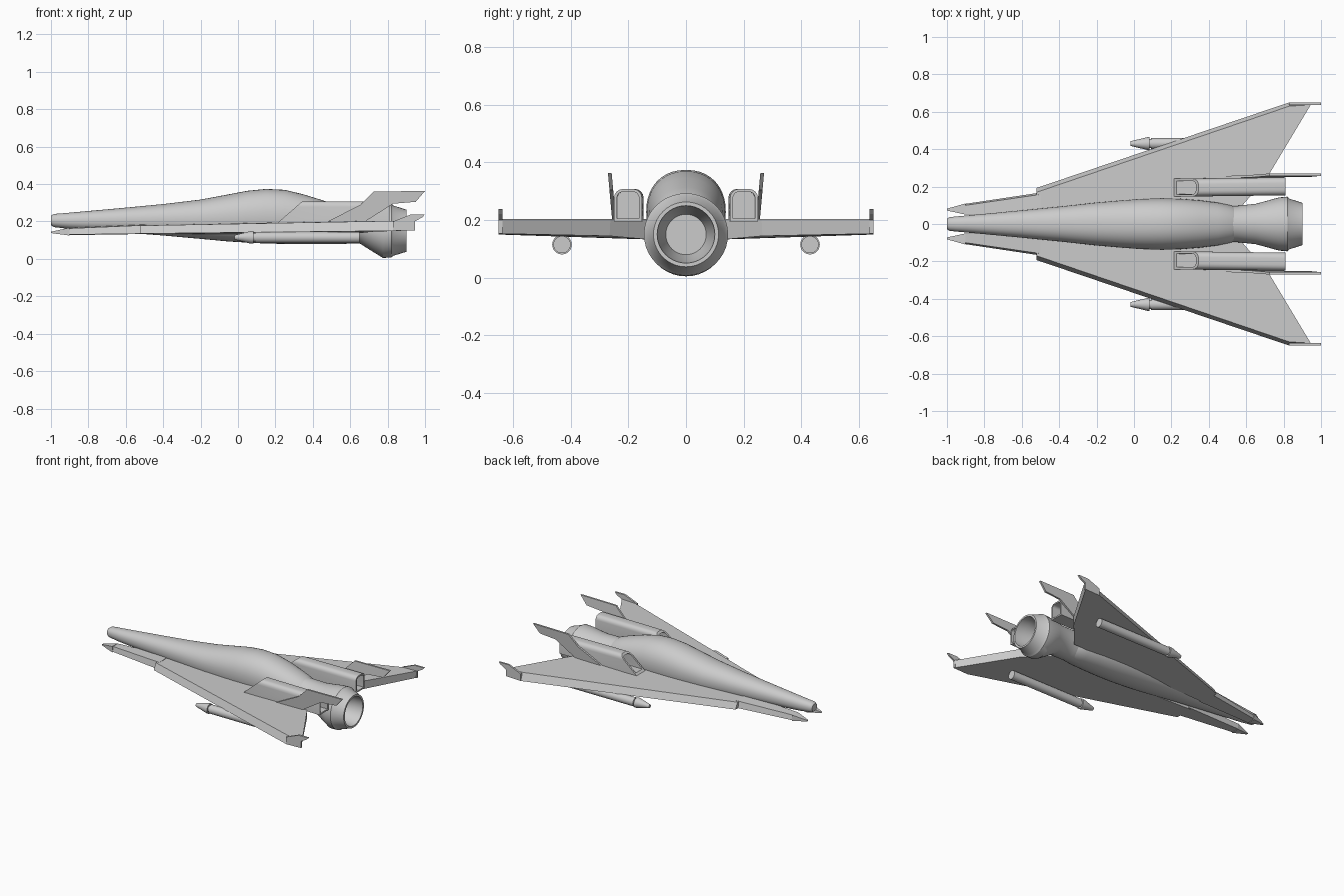
import bpy, bmesh, math

if "Cube" in bpy.data.objects:
    bpy.data.objects.remove(bpy.data.objects["Cube"])


def finish(name, verts, faces, mirror=False, smooth=None):
    me = bpy.data.meshes.new(name)
    me.from_pydata(verts, [], faces)
    bm = bmesh.new()
    bm.from_mesh(me)
    bmesh.ops.recalc_face_normals(bm, faces=bm.faces)
    bm.to_mesh(me)
    bm.free()
    ob = bpy.data.objects.new(name, me)
    bpy.context.collection.objects.link(ob)
    if mirror:
        m = ob.modifiers.new("mirror", 'MIRROR')
        m.use_axis = (False, True, False)
        m.use_mirror_merge = False
    if smooth:
        bpy.ops.object.select_all(action='DESELECT')
        ob.select_set(True)
        bpy.context.view_layer.objects.active = ob
        bpy.ops.object.shade_smooth_by_angle(angle=math.radians(smooth))
    return ob


def loft(name, rings, mirror=False, smooth=None):
    n = len(rings[0])
    verts = [p for r in rings for p in r]
    faces = [(k*n + i, k*n + (i+1) % n, (k+1)*n + (i+1) % n, (k+1)*n + i)
             for k in range(len(rings)-1) for i in range(n)]
    faces.append(tuple(range(n)))
    faces.append(tuple(range(len(verts)-n, len(verts))))
    return finish(name, verts, faces, mirror, smooth)


def oval(x, hw, z0, z1, y=0, n=40, power=2.0):
    # super-ellipse ring across the x axis
    out = []
    for i in range(n):
        a = 2*math.pi*i/n
        c, s = math.cos(a), math.sin(a)
        out.append((x, y + hw*math.copysign(abs(c)**(2/power), c),
                    (z0+z1)/2 + (z1-z0)/2*math.copysign(abs(s)**(2/power), s)))
    return out


def slab(name, top, bottom):
    return loft(name, [bottom, top], mirror=True)


# Fuselage: x, half width, bottom, top
body = [(-1.0, .028, .18, .23), (-.985, .037, .17, .24), (-.9, .045, .16, .247),
        (-.6, .073, .14, .274), (-.4, .093, .125, .293), (-.2, .115, .107, .317),
        (-.05, .128, .093, .345), (.05, .135, .087, .364), (.15, .138, .082, .374),
        (.25, .135, .08, .369), (.35, .127, .08, .345), (.45, .114, .08, .314),
        (.52, .1, .082, .29), (.56, .08, .09, .265)]
loft("fuselage", [oval(*b, power=2.2) for b in body], smooth=40)

# Engine housing and hollow nozzle
eng = [(.45, .095, .08, .29), (.55, .097, .08, .282), (.65, .108, .083, .277),
       (.71, .124, .045, .283), (.775, .142, .005, .292), (.82, .146, .008, .293),
       (.832, .135, .017, .285), (.9, .113, .038, .263), (.9, .1, .051, .25),
       (.84, .095, .056, .246), (.74, .07, .08, .22)]
loft("engine", [oval(*e) for e in eng], smooth=30)

# Main delta wings with bevelled leading edge
slab("wing",
     [(-.52, .17, .178), (.83, .63, .203), (.945, .637, .203), (.72, .262, .203),
      (.58, .1, .203), (-.52, .06, .18)],
     [(-.52, .193, .135), (.83, .65, .15), (.945, .65, .153), (.72, .265, .145),
      (.58, .1, .13), (-.52, .06, .132)])

# Forward strakes and their pointed tips
slab("strake",
     [(-.9, .05, .165), (-.9, .1, .163), (-.5, .158, .18), (-.5, .05, .185)],
     [(-.9, .05, .127), (-.9, .108, .13), (-.5, .168, .135), (-.5, .05, .133)])


def quad(x, y0, y1, z0, z1):
    return [(x, y0, z0), (x, y1, z0), (x, y1, z1), (x, y0, z1)]


loft("strake_tip", [quad(-1, .072, .082, .138, .145), quad(-.9, .05, .11, .125, .167)],
     mirror=True)

# Wing tip fins
tip = [(.83, .15), (.83, .2), (.925, .238), (1.0, .238), (.985, .222), (.945, .2), (.945, .153)]
slab("wing_tip", [(x, .637, z) for x, z in tip], [(x, .65, z) for x, z in tip])


# Side ducts with slanted intake and open rear
def duct_ring(x, slant, inset):
    y0, y1, z0, z1 = .147 + inset, .243 - inset, .195 + inset, .308 - inset
    r = .03 - inset
    pts = [(y0, z0), (y1, z0)]
    for cy, start in ((y1 - r, 0), (y0 + r, 90)):
        for k in range(5):
            a = math.radians(start + k*22.5)
            pts.append((cy + r*math.cos(a), z1 - r + r*math.sin(a)))
    return [(x + slant*(z - .2), y + .012*max(0, (x - .3)), z) for y, z in pts]


loft("side_duct", [duct_ring(.36, 1.15, .012), duct_ring(.22, 1.15, .012),
                   duct_ring(.22, 1.15, 0), duct_ring(.81, 0, 0),
                   duct_ring(.81, 0, .01), duct_ring(.7, 0, .01)], mirror=True, smooth=35)

# Tail fins, leaning slightly outward
fin = [(.48, .2), (.655, .29), (.725, .36), (1.0, .363), (.95, .305), (.83, .295), (.68, .2)]
slab("tail_fin", [(x, .243 + .09*(z - .2), z) for x, z in fin],
     [(x, .256 + .09*(z - .2), z) for x, z in fin])

# Missiles under the wings
missile = [(-.02, .012), (.07, .034), (.083, .034), (.083, .024), (.092, .024), (.092, .03), (.65, .03)]
loft("missile", [oval(x, r, .115 - r, .115 + r, y=.43, n=24) for x, r in missile],
     mirror=True, smooth=30)
